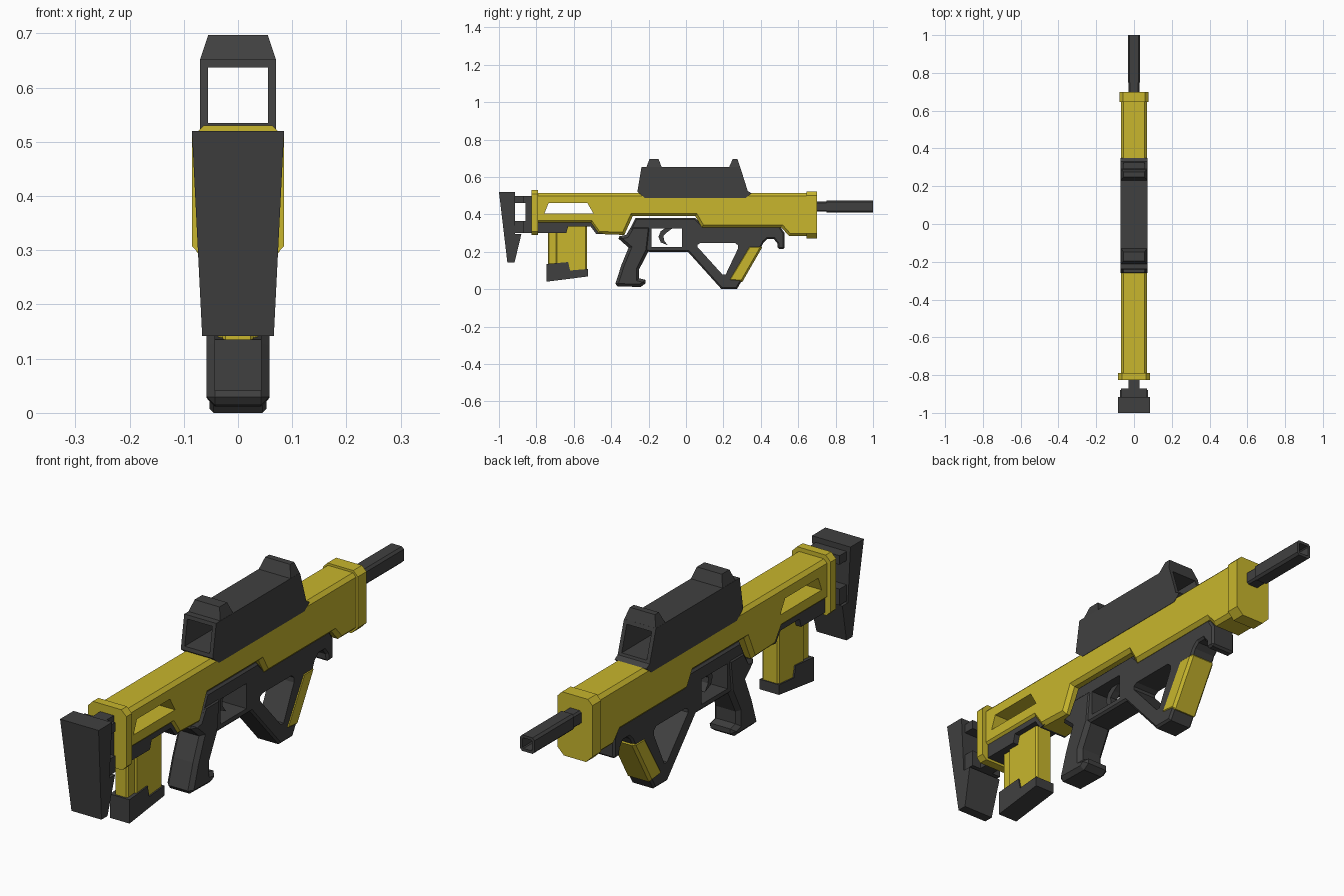
import bpy, bmesh, math


def material(name, rgb):
    m = bpy.data.materials.new(name)
    m.diffuse_color = (*rgb, 1)
    return m


YELLOW = material("yellow", (0.578, 0.468, 0.026))
DARK = material("dark_grey", (0.051, 0.051, 0.051))


def loft(name, rings, mat):
    """Solid between two matching outlines."""
    bm = bmesh.new()
    a, b = [[bm.verts.new(p) for p in r] for r in rings]
    n = len(a)
    bm.faces.new(a)
    bm.faces.new(b[::-1])
    for i in range(n):
        bm.faces.new((a[i], b[i], b[(i + 1) % n], a[(i + 1) % n]))
    bmesh.ops.recalc_face_normals(bm, faces=bm.faces)
    me = bpy.data.meshes.new(name)
    bm.to_mesh(me)
    bm.free()
    me.materials.append(mat)
    ob = bpy.data.objects.new(name, me)
    bpy.context.collection.objects.link(ob)
    return ob


def apply(ob, mod):
    bpy.context.view_layer.objects.active = ob
    bpy.ops.object.modifier_apply(modifier=mod.name)


def side(name, pts, w, mat, bevel=0.0, cuts=()):
    """Side profile (y, z) extruded to half width w, which may depend on z."""
    f = w if callable(w) else (lambda z: w)
    ob = loft(name, [[(s * f(z), y, z) for y, z in pts] for s in (-1, 1)], mat)
    if bevel:
        m = ob.modifiers.new("bevel", 'BEVEL')
        m.width, m.segments = bevel, 1
        m.limit_method, m.angle_limit = 'ANGLE', math.radians(80)
        apply(ob, m)
    for c in cuts:
        cutter(ob, side("cutter", c, 0.3, mat))
    return ob


def cutter(ob, c):
    m = ob.modifiers.new("cut", 'BOOLEAN')
    m.operation, m.solver, m.object = 'DIFFERENCE', 'EXACT', c
    apply(ob, m)
    bpy.data.objects.remove(c)


def section(name, w, z0, z1, y0, y1, c0, c1, mat):
    """Chamfered rectangle in x, z extruded along y."""
    r = [(-w + c0, z0), (w - c0, z0), (w, z0 + c0), (w, z1 - c1),
         (w - c1, z1), (-w + c1, z1), (-w, z1 - c1), (-w, z0 + c0)]
    return loft(name, [[(x, y, z) for x, z in r] for y in (y0, y1)], mat)


def rect(y0, y1, z0, z1):
    return [(y0, z0), (y1, z0), (y1, z1), (y0, z1)]


# Main yellow shell with a slot through the rear
side("body_shell",
     [(-0.81, 0.513), (0.67, 0.513), (0.67, 0.285), (0.55, 0.285),
      (0.51, 0.33), (0.085, 0.33), (0.05, 0.39), (-0.285, 0.39),
      (-0.33, 0.29), (-0.47, 0.295), (-0.51, 0.352), (-0.81, 0.352)],
     0.069, YELLOW, 0.014,
     [[(-0.757, 0.405), (-0.495, 0.405), (-0.527, 0.46), (-0.735, 0.46)]])
section("rear_collar", 0.085, 0.29, 0.53, -0.825, -0.79, 0.018, 0.022, YELLOW)
section("front_collar", 0.077, 0.27, 0.522, 0.645, 0.70, 0.028, 0.02, YELLOW)

# Barrel with a square bore
section("barrel_base", 0.028, 0.414, 0.468, 0.68, 0.76, 0.007, 0.007, DARK)
barrel = section("barrel", 0.032, 0.41, 0.474, 0.75, 1.0, 0.009, 0.009, DARK)
cutter(barrel, section("cutter", 0.021, 0.421, 0.463, 0.86, 1.1, 0.004, 0.004, DARK))

# Optic housing with an open tunnel, and its two raised blocks
optic = side("optic_housing",
             [(-0.22, 0.488), (0.32, 0.488), (0.35, 0.513), (0.33, 0.525),
              (0.29, 0.652), (-0.238, 0.652), (-0.26, 0.52)], 0.0705, DARK)
cutter(optic, loft("cutter", [[(x, y, z) for x, z in
       ((-0.055, 0.535), (0.055, 0.535), (0.055, 0.637), (-0.055, 0.637))]
       for y in (-0.5, 0.5)], DARK))


def block_width(z):
    return 0.0705 - (z - 0.65) * 0.33


for name, y0, y1, y2, y3 in (("rear_sight_block", -0.212, -0.195, -0.147, -0.13),
                             ("front_sight_block", 0.23, 0.25, 0.275, 0.29)):
    side(name, [(y0, 0.651), (y3, 0.651), (y2, 0.697), (y1, 0.697)], block_width, DARK)

# Shoulder stock: tapered plate, two bars and a post
side("stock_plate",
     [(-1.0, 0.52), (-0.915, 0.52), (-0.915, 0.295), (-0.88, 0.295),
      (-0.917, 0.142), (-0.955, 0.142)],
     lambda z: 0.066 + (z - 0.14) * 0.05, DARK)
for name, z0, z1 in (("stock_upper_bar", 0.462, 0.498), ("stock_lower_bar", 0.30, 0.365)):
    side(name, rect(-0.925, -0.87, z0, z1), 0.068, DARK)
    side(name + "_neck", rect(-0.88, -0.85, z0, z1), 0.03, DARK)
side("stock_post", rect(-0.858, -0.80, 0.30, 0.498), 0.03, DARK)

# Lower frame with trigger opening, open foregrip and hook
side("lower_frame",
     [(-0.31, 0.30), (-0.27, 0.38), (0.05, 0.38), (0.09, 0.34), (0.50, 0.34),
      (0.527, 0.30), (0.527, 0.215), (0.49, 0.215), (0.488, 0.245),
      (0.47, 0.268), (0.435, 0.268), (0.415, 0.25), (0.405, 0.23),
      (0.297, 0.043), (0.272, 0.0), (0.19, 0.0), (0.01, 0.20),
      (-0.20, 0.20), (-0.29, 0.22)],
     0.053, DARK, 0.008,
     [rect(-0.185, -0.022, 0.225, 0.325),
      [(0.062, 0.225), (0.195, 0.078), (0.212, 0.078), (0.277, 0.215),
       (0.277, 0.235), (0.262, 0.248), (0.08, 0.248), (0.062, 0.238)]])
side("foregrip_panel", [(0.335, 0.232), (0.412, 0.232), (0.300, 0.037), (0.222, 0.045)],
     0.056, YELLOW, 0.01)
side("trigger",
     [(-0.09, 0.34), (-0.135, 0.31), (-0.147, 0.28), (-0.135, 0.25),
      (-0.098, 0.235), (-0.118, 0.262), (-0.12, 0.285), (-0.10, 0.305),
      (-0.06, 0.335)], 0.015, DARK)

# Pistol grip
side("pistol_grip",
     [(-0.29, 0.34), (-0.32, 0.29), (-0.372, 0.28), (-0.307, 0.222),
      (-0.345, 0.13), (-0.382, 0.015), (-0.243, 0.012), (-0.217, 0.03),
      (-0.217, 0.05), (-0.25, 0.058), (-0.25, 0.107), (-0.20, 0.205),
      (-0.185, 0.34)], 0.058, DARK, 0.016)

# Magazine well, magazine and its stepped base
side("magazine_well",
     [(-0.79, 0.36), (-0.79, 0.30), (-0.64, 0.30), (-0.63, 0.335), (-0.51, 0.335),
      (-0.48, 0.295), (-0.44, 0.30), (-0.44, 0.36)], 0.06, DARK)
side("magazine", rect(-0.695, -0.53, 0.09, 0.37), 0.037, YELLOW, 0.006)
side("magazine_spine", rect(-0.738, -0.68, 0.09, 0.37), 0.029, YELLOW, 0.006)
side("magazine_base",
     [(-0.745, 0.04), (-0.525, 0.068), (-0.525, 0.108), (-0.62, 0.10),
      (-0.63, 0.145), (-0.745, 0.135)], 0.043, DARK)
